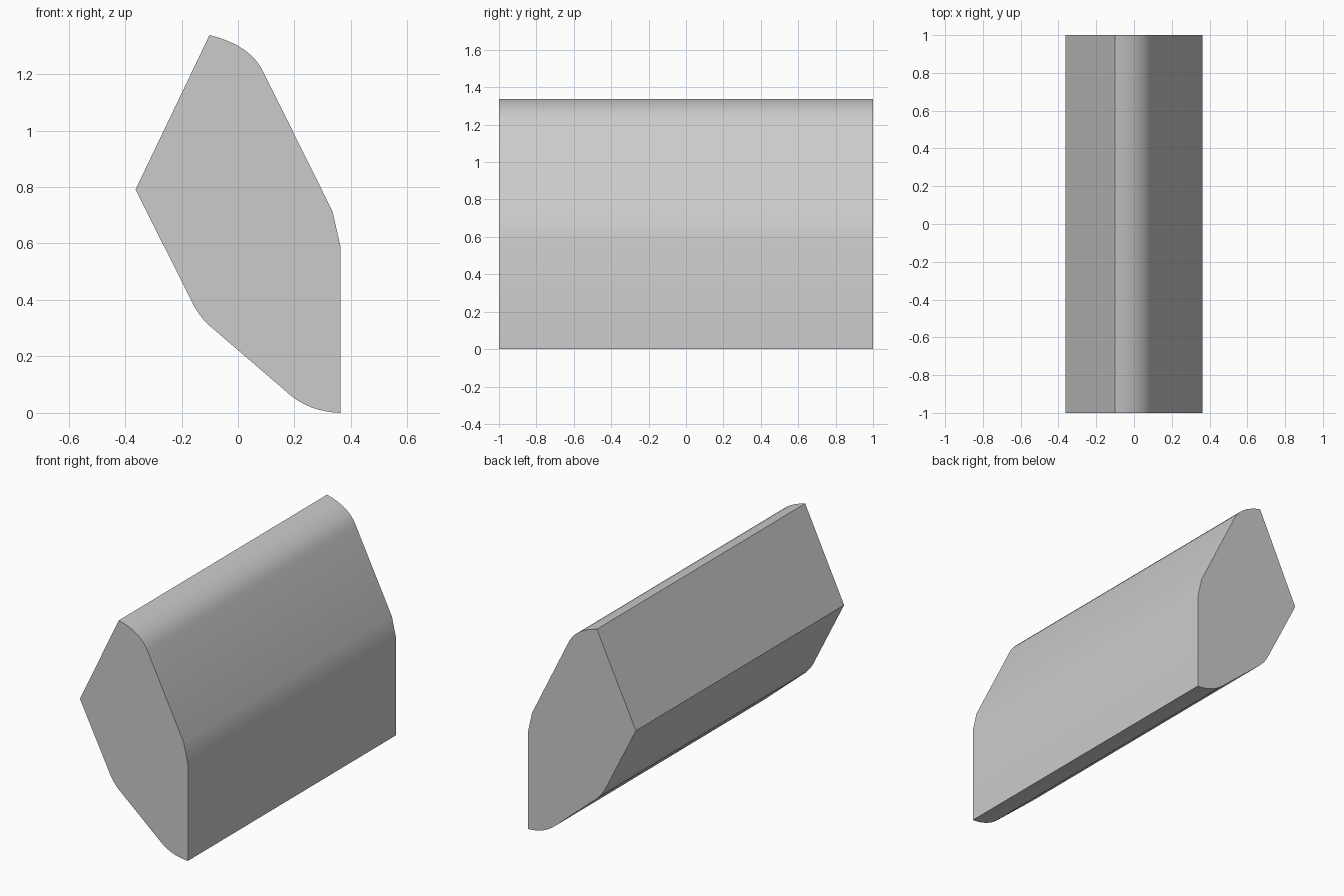
import bpy
import bmesh
import math
from mathutils import Vector

cube = bpy.data.objects.get("Cube")
if cube:
    bpy.data.objects.remove(cube, do_unlink=True)

HALF_LENGTH = 1.0


def arc(start, control, end, steps=8):
    """Rounded corner from start to end, bending towards control."""
    a, b, c = Vector(start), Vector(control), Vector(end)
    return [a.lerp(b, i / steps).lerp(b.lerp(c, i / steps), i / steps)
            for i in range(steps + 1)]


# Cross-section (x, z), clockwise from the top ridge
profile = arc((-0.101, 1.338), (0.05, 1.302), (0.094, 1.199))
profile += [Vector((0.335, 0.713)), Vector((0.363, 0.589))]
profile += arc((0.363, 0), (0.25, 0.004), (0.176, 0.071))
profile += arc((-0.101, 0.309), (-0.14, 0.344), (-0.165, 0.397), 5)
profile.append(Vector((-0.363, 0.791)))

# Solid bar: front cap extruded to the back
bm = bmesh.new()
cap = bm.faces.new([bm.verts.new((p.x, -HALF_LENGTH, p.y)) for p in profile])
extruded = bmesh.ops.extrude_face_region(bm, geom=[cap], use_keep_orig=True)
back = [v for v in extruded["geom"] if isinstance(v, bmesh.types.BMVert)]
bmesh.ops.translate(bm, verts=back, vec=(0, 2 * HALF_LENGTH, 0))
bmesh.ops.recalc_face_normals(bm, faces=bm.faces)

mesh = bpy.data.meshes.new("profiled_bar")
bm.to_mesh(mesh)
bm.free()
bar = bpy.data.objects.new("profiled_bar", mesh)
bpy.context.collection.objects.link(bar)

# Light grey material
grey = bpy.data.materials.new("light_grey")
grey.use_nodes = True
colour = (0.6, 0.6, 0.6, 1)
grey.diffuse_color = colour
grey.node_tree.nodes["Principled BSDF"].inputs["Base Color"].default_value = colour
mesh.materials.append(grey)

# Smooth rounded corners, crisp ridges and ends
bpy.ops.object.select_all(action="DESELECT")
bar.select_set(True)
bpy.context.view_layer.objects.active = bar
bpy.ops.object.shade_smooth_by_angle(angle=math.radians(30))
